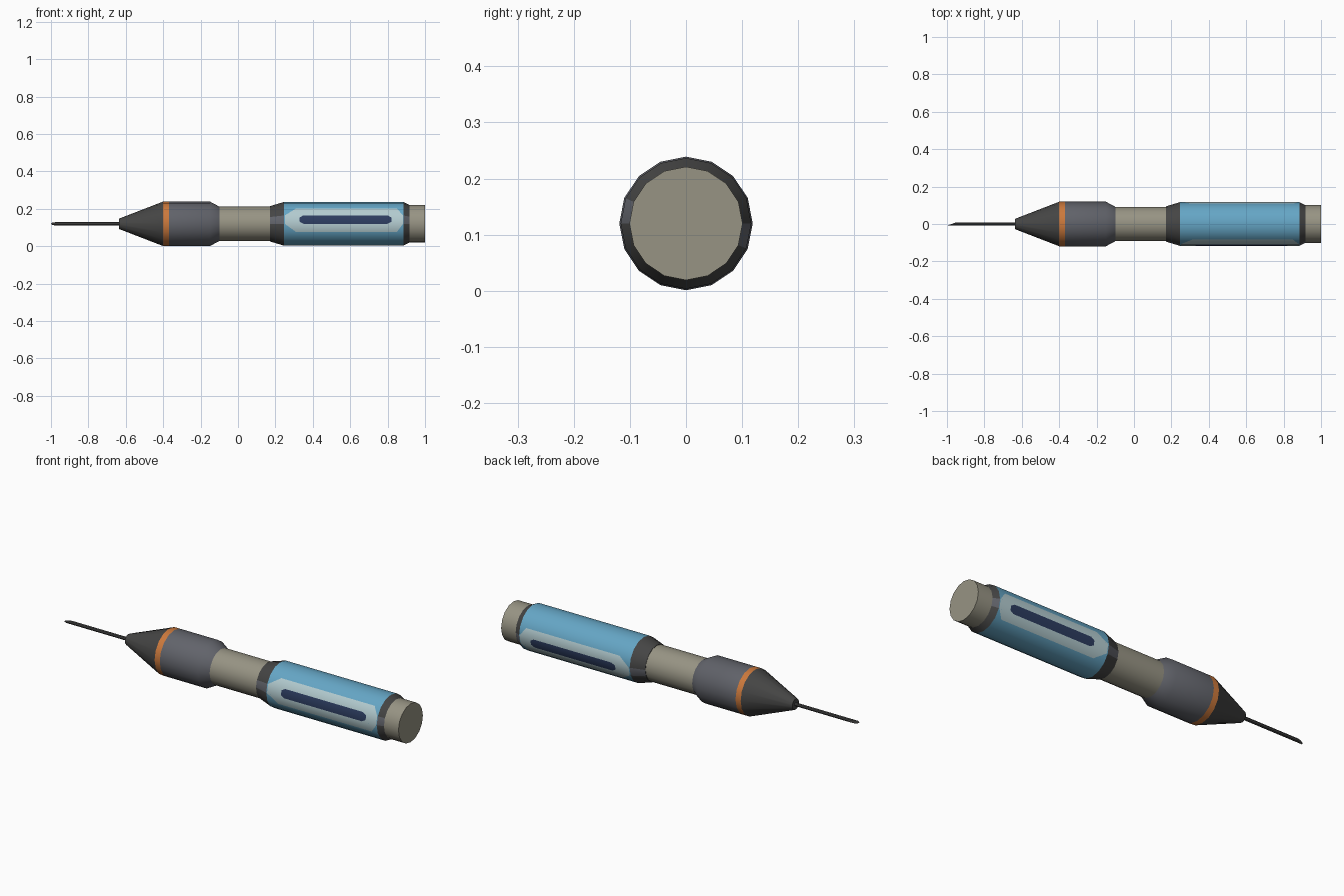
import bpy, bmesh, math
from mathutils import Vector

if "Cube" in bpy.data.objects:
    bpy.data.objects.remove(bpy.data.objects["Cube"])

N = 16        # sides of the barrel
ZC = 0.12     # height of the axis


def mat(name, rgb):
    m = bpy.data.materials.new(name)
    m.diffuse_color = (*rgb, 1)
    m.use_nodes = True
    m.node_tree.nodes["Principled BSDF"].inputs["Base Color"].default_value = m.diffuse_color
    return m


DARK = mat("dark grey", (0.06, 0.06, 0.059))
SLATE = mat("slate grey", (0.12, 0.125, 0.145))
BEIGE = mat("beige metal", (0.31, 0.295, 0.23))
ORANGE = mat("orange", (0.60, 0.19, 0.045))
BLUE = mat("sky blue", (0.13, 0.38, 0.56))
PALE = mat("pale blue", (0.45, 0.60, 0.63))
NAVY = mat("navy", (0.025, 0.045, 0.115))


def finish(bm, name, mats):
    me = bpy.data.meshes.new(name)
    bm.to_mesh(me)
    bm.free()
    ob = bpy.data.objects.new(name, me)
    bpy.context.collection.objects.link(ob)
    for m in mats:
        me.materials.append(m)
    return ob


def around(x, r, a):
    return Vector((x, r * math.cos(a), ZC + r * math.sin(a)))


def lathe(name, profile, mats, rule=None, n=N):
    """Spin (x, radius) points about the long axis and cap both ends."""
    bm = bmesh.new()
    rings = [[bm.verts.new(around(x, r, math.tau * k / n)) for k in range(n)]
             for x, r in profile]
    for i in range(len(rings) - 1):
        for k in range(n):
            j = (k + 1) % n
            f = bm.faces.new((rings[i][k], rings[i][j], rings[i + 1][j], rings[i + 1][k]))
            if rule:
                f.material_index = rule(i, k)
    bm.faces.new(rings[0])
    bm.faces.new(rings[-1])
    bmesh.ops.recalc_face_normals(bm, faces=bm.faces[:])
    ob = finish(bm, name, mats)
    bpy.ops.object.select_all(action='DESELECT')
    bpy.context.view_layer.objects.active = ob
    ob.select_set(True)
    bpy.ops.object.shade_smooth_by_angle(angle=math.radians(30))
    return ob


def panel(name, facet, outline, material, lift):
    """Thin painted plate; outline is (x, t), t counted in facets from the window facet."""
    R = 0.1165
    bm = bmesh.new()

    def point(x, t):
        k = math.floor(t) if t < 2 else 1
        a, b = (around(x, R + lift, math.tau * (facet + k + s) / N) for s in (0, 1))
        return a.lerp(b, t - k)
    for poly in outline:
        f = bm.faces.new([bm.verts.new(point(x, t)) for x, t in poly])
        f.smooth = True
        f.normal_update()
        c = f.calc_center_median()
        if f.normal.dot(c - Vector((c.x, 0, ZC))) < 0:
            f.normal_flip()
    ob = finish(bm, name, [material])
    # shade the plate like the round body beneath it
    ob.data.normals_split_custom_set_from_vertices(
        [(v.co - Vector((v.co.x, 0, ZC))).normalized() for v in ob.data.vertices])


# needle with slanted tip
needle = lathe("needle", [(-1.0, 0.009), (-0.62, 0.009)], [DARK], n=8)
for v in needle.data.vertices:
    if v.co.x < -0.9:
        v.co.x = -1 + 0.05 * (v.co.y + 0.009) / 0.018

# front half
lathe("nose_cone", [(-0.635, 0.028), (-0.40, 0.119)], [DARK])
lathe("orange_band", [(-0.40, 0.119), (-0.37, 0.119)], [ORANGE])
lathe("front_barrel", [(-0.37, 0.119), (-0.15, 0.119), (-0.10, 0.092)], [SLATE])
lathe("neck", [(-0.12, 0.092), (0.19, 0.092)], [BEIGE])

# rear half: collars with a lighter facet in line with the windows
facets = (7, 15)
lathe("front_collar", [(0.17, 0.094), (0.245, 0.1165)], [DARK, SLATE],
      lambda i, k: int(k in facets))
lathe("handle", [(0.245, 0.1165), (0.885, 0.1165)], [BLUE])
lathe("rear_collar", [(0.885, 0.1165), (0.92, 0.099)], [DARK, SLATE],
      lambda i, k: int(k in facets))
lathe("end_cap", [(0.915, 0.101), (1.0, 0.101)], [BEIGE])

# painted windows on both sides
x0, x1 = 0.25, 0.882
surround = [[(x0, 0), (x1, 0), (x1, 0.999), (x0, 0.999)],
            [(x0, 1), (x1, 1), (0.85, 1.97), (0.31, 1.97)],
            [(x0, -0.001), (x1, -0.001), (0.85, -0.97), (0.31, -0.97)]]
slot = [[(0.33, 0.25), (0.35, 0.0), (0.80, 0.0), (0.82, 0.25),
         (0.82, 0.75), (0.80, 0.999), (0.35, 0.999), (0.33, 0.75)]]
for side, facet in zip(("front", "back"), facets):
    panel(side + "_window_surround", facet, surround, PALE, 0.0008)
    panel(side + "_window", facet, slot, NAVY, 0.0018)
